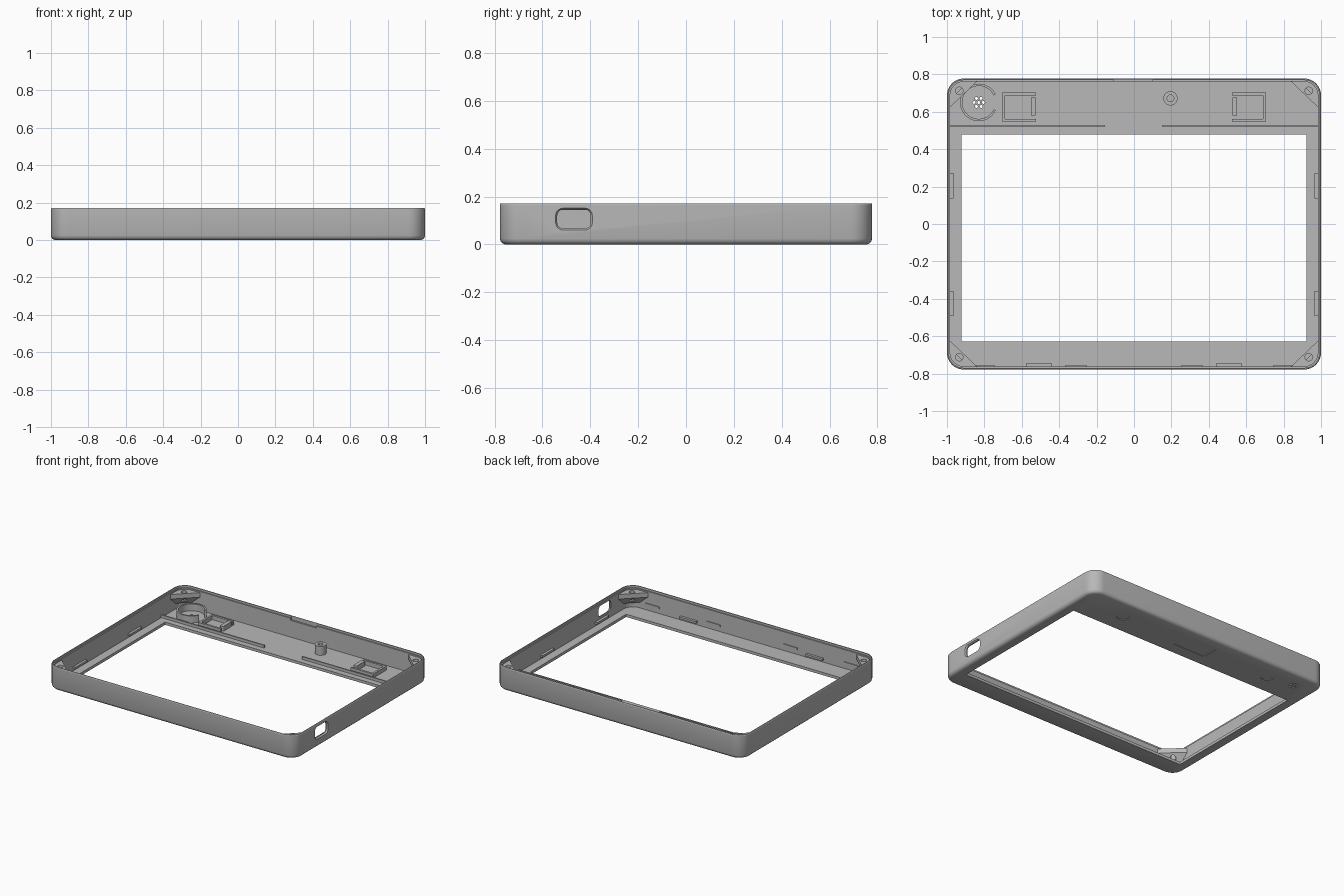
import bpy, bmesh, math
from math import cos, sin, pi

old = bpy.data.objects.get("Cube")
if old:
    bpy.data.objects.remove(old, do_unlink=True)

grey = bpy.data.materials.new("matte_grey")
grey.use_nodes = True
COLOUR = (0.48, 0.48, 0.48, 1)
grey.diffuse_color = COLOUR
grey.node_tree.nodes["Principled BSDF"].inputs["Base Color"].default_value = COLOUR

FLOOR, TOP = 0.02, 0.172
HX, HY, RAD = 1.0, 0.778, 0.09


def rounded(cx, cy, hx, hy, r, n=8):
    """Points of a rounded rectangle, counter-clockwise from the +x +y corner."""
    pts = []
    for k, (sx, sy) in enumerate([(1, 1), (-1, 1), (-1, -1), (1, -1)]):
        for i in range(n + 1):
            a = (k + i / n) * pi / 2
            pts.append((cx + sx * (hx - r) + r * cos(a), cy + sy * (hy - r) + r * sin(a)))
    return pts


def circle(cx, cy, r, n=24):
    return [(cx + r * cos(2 * pi * i / n), cy + r * sin(2 * pi * i / n)) for i in range(n)]


def at(pts, z):
    return [(x, y, z) for x, y in pts]


def loft(bm, loops, ring=False):
    """Skin a list of equal point loops; ring joins last to first, else cap the ends."""
    rows = [[bm.verts.new(p) for p in loop] for loop in loops]
    n = len(rows[0])
    pairs = list(zip(rows, rows[1:])) + ([(rows[-1], rows[0])] if ring else [])
    for a, b in pairs:
        for i in range(n):
            j = (i + 1) % n
            bm.faces.new((a[i], a[j], b[j], b[i]))
    if not ring:
        bm.faces.new(rows[0][::-1])
        bm.faces.new(rows[-1])


def prism(bm, pts, z0, z1):
    loft(bm, [at(pts, z0), at(pts, z1)])


def box(bm, x0, x1, y0, y1, z0, z1):
    prism(bm, [(x0, y0), (x1, y0), (x1, y1), (x0, y1)], z0, z1)


def finish(bm, name):
    bmesh.ops.recalc_face_normals(bm, faces=bm.faces)
    mesh = bpy.data.meshes.new(name)
    bm.to_mesh(mesh)
    bm.free()
    mesh.materials.append(grey)
    ob = bpy.data.objects.new(name, mesh)
    bpy.context.collection.objects.link(ob)
    return ob


def select(ob):
    bpy.ops.object.select_all(action='DESELECT')
    ob.select_set(True)
    bpy.context.view_layer.objects.active = ob


def smooth(ob):
    select(ob)
    bpy.ops.object.shade_smooth_by_angle(angle=math.radians(30))


def carve(ob, cutter):
    cutter.hide_render = True
    mod = ob.modifiers.new("carve", 'BOOLEAN')
    mod.operation, mod.solver, mod.object = 'DIFFERENCE', 'EXACT', cutter
    select(ob)
    bpy.ops.object.modifier_apply(modifier=mod.name)
    bpy.data.objects.remove(cutter, do_unlink=True)


def inset(d):
    return rounded(0, 0, HX - d, HY - d, RAD - d)


# Shell: open tray with a rounded bottom edge, stepped rim and display window
window = rounded(0, -0.075, 0.922, 0.553, 0.002)
bm = bmesh.new()
loft(bm, [at(window, 0), at(inset(0.022), 0), at(inset(0.012), 0.004),
          at(inset(0.004), 0.012), at(inset(0), 0.024),
          at(inset(0), TOP - 0.005), at(inset(0.003), TOP),
          at(inset(0.009), TOP), at(inset(0.009), TOP - 0.015),
          at(inset(0.017), TOP - 0.015), at(inset(0.017), FLOOR),
          at(window, FLOOR)], ring=True)
shell = finish(bm, "front_shell")

# Cutouts: side port, speaker grille, rim notch, shallow recesses underneath
SPEAKER = (-0.83, 0.65)
bm = bmesh.new()


def port(x, grow):
    pts = rounded(-0.468, 0.106, 0.070 + grow, 0.039 + grow, 0.024 + grow)
    return [(x, y, z) for y, z in pts]


loft(bm, [port(0.93, 0), port(0.991, 0), port(1.002, 0.008), port(1.02, 0.008)])
prism(bm, circle(*SPEAKER, 0.008, 10), -0.02, 0.05)
for i in range(6):
    a = i * pi / 3
    prism(bm, circle(SPEAKER[0] + 0.025 * cos(a), SPEAKER[1] + 0.025 * sin(a), 0.008, 10), -0.02, 0.05)
box(bm, -0.11, 0.1, 0.74, 0.773, TOP - 0.03, TOP + 0.02)
prism(bm, rounded(0, 0.63, 0.13, 0.065, 0.012), -0.02, 0.003)
for s in (-1, 1):
    prism(bm, circle(s * 0.62, 0.63, 0.045), -0.02, 0.004)
carve(shell, finish(bm, "shell_cutter"))
smooth(shell)

# Corner gussets: screw plates tapering down into the corners
bm, cut = bmesh.new(), bmesh.new()
arc = inset(0.012)[:9]
plate = [(0.988, 0.62)] + arc + [(0.835, 0.766)]
root = [(0.988, 0.68)] + arc + [(0.9, 0.766)]
for sx in (-1, 1):
    for sy in (-1, 1):
        def flip(pts):
            return [(sx * x, sy * y) for x, y in pts]
        loft(bm, [at(flip(root), 0.06), at(flip(plate), 0.115), at(flip(plate), 0.148)])
        prism(cut, circle(sx * 0.934, sy * 0.712, 0.02), 0.08, 0.2)
gussets = finish(bm, "corner_gussets")
carve(gussets, finish(cut, "screw_cutter"))
smooth(gussets)

BASE = FLOOR - 0.005

# Speaker holder: open ring wall
bm = bmesh.new()
sections = []
for i in range(41):
    a = math.radians(25 + 310 * i / 40)
    sections.append([(SPEAKER[0] + r * cos(a), SPEAKER[1] + r * sin(a), z)
                     for r, z in ((0.088, BASE), (0.1, BASE), (0.1, 0.07), (0.088, 0.07))])
loft(bm, sections)
smooth(finish(bm, "speaker_holder"))

# Button brackets: three-sided frames with a rounded stop at the open side
for s, side in ((-1, "right"), (1, "left")):
    bm = bmesh.new()
    for x0, x1, y0, y1, h in ((0.525, 0.705, 0.688, 0.703, 0.05),
                              (0.525, 0.705, 0.547, 0.562, 0.05),
                              (0.69, 0.705, 0.562, 0.688, 0.05)):
        box(bm, *sorted((s * x0, s * x1)), y0, y1, BASE, h)
    prism(bm, rounded(s * 0.538, 0.628, 0.014, 0.05, 0.008, 4), BASE, 0.055)
    smooth(finish(bm, side + "_button_bracket"))

# Mounting boss: blind tube
bm = bmesh.new()
loft(bm, [at(circle(0.195, 0.672, r), z) for r, z in
          ((0.038, BASE), (0.038, 0.085), (0.018, 0.085), (0.018, 0.025))])
smooth(finish(bm, "mounting_boss"))

# Floor ribs beside the window
bm = bmesh.new()
box(bm, -0.985, -0.155, 0.52, 0.53, BASE, 0.04)
box(bm, 0.15, 0.985, 0.52, 0.53, BASE, 0.04)
finish(bm, "floor_ribs")

# Display ledges low on the side and front walls, with slim snaps on the front
bm = bmesh.new()
for s in (-1, 1):
    for y in (0.205, -0.425):
        box(bm, *sorted((s * 0.965, s * 0.988)), y - 0.068, y + 0.068, 0.035, 0.05)
    box(bm, s * 0.508 - 0.067, s * 0.508 + 0.067, -0.766, -0.743, 0.035, 0.05)
finish(bm, "display_ledges")
bm = bmesh.new()
for x in (-0.8, -0.31, 0.31, 0.8):
    box(bm, x - 0.055, x + 0.055, -0.766, -0.754, 0.055, 0.07)
finish(bm, "wall_snaps")
